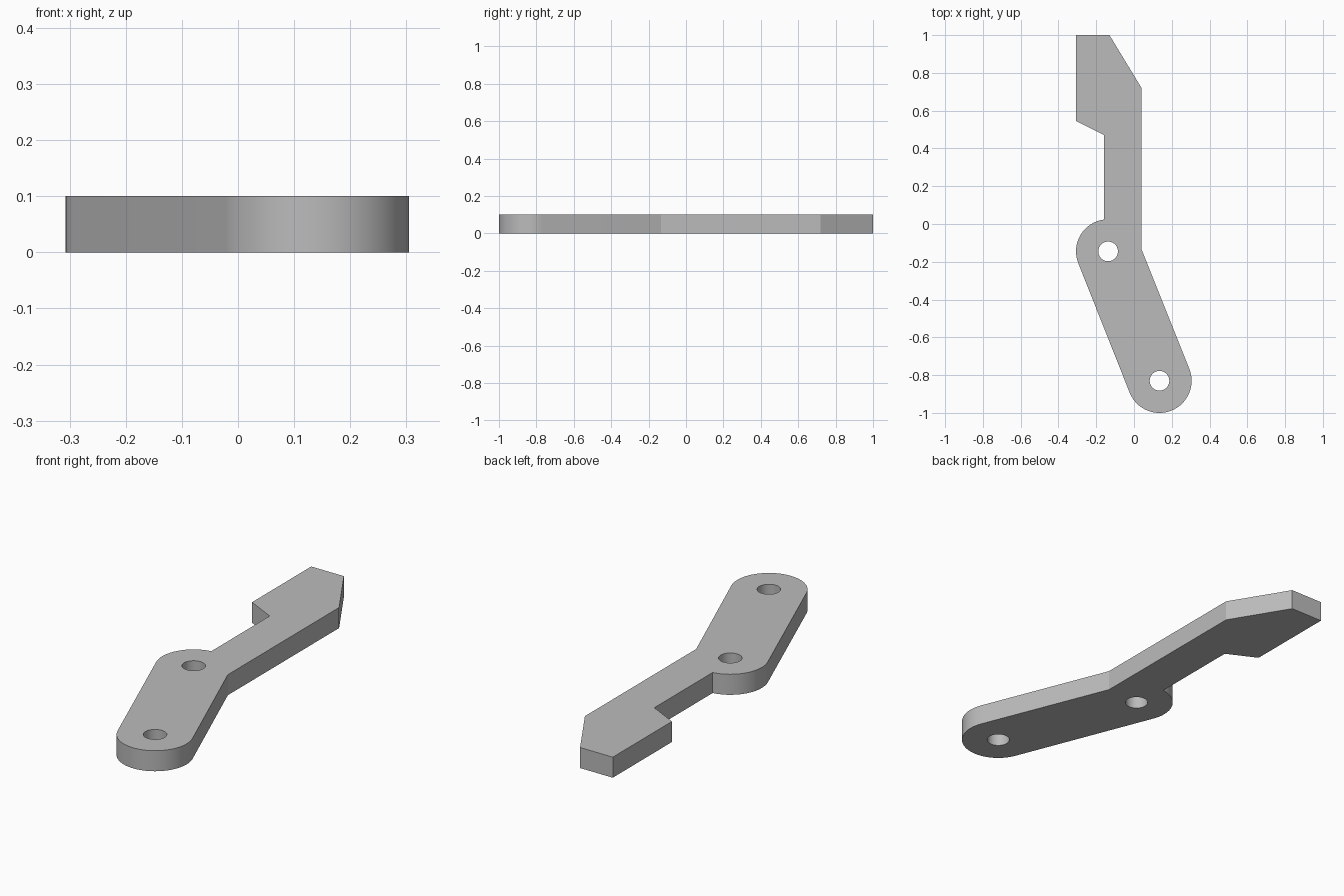
import bpy, bmesh
from math import cos, sin, atan2, pi, radians
from mathutils import Vector

cube = bpy.data.objects.get("Cube")
if cube:
    bpy.data.objects.remove(cube, do_unlink=True)

THICK = 0.10
PIVOT = Vector((-0.137, -0.145))
END = Vector((0.135, -0.83))
R_OUT, R_HOLE = 0.17, 0.052


def arc(centre, radius, start, stop, steps):
    """Points along an arc, both ends included."""
    angles = [start + (stop - start) * i / steps for i in range(steps + 1)]
    return [centre + radius * Vector((cos(a), sin(a))) for a in angles]


# Outline, anticlockwise: hooked tip, straight neck, then the rounded link
axis = PIVOT - END
right = atan2(axis.y, axis.x) - pi / 2
left = right + pi
tip = [Vector(p) for p in ((0.04, -0.135), (0.04, 0.72), (-0.13, 1.0),
                           (-0.306, 1.0), (-0.306, 0.545), (-0.16, 0.472))]
outline = tip + arc(PIVOT, R_OUT, radians(97.8), left, 24)
outline += arc(END, R_OUT, left, right + 2 * pi, 40)
holes = [arc(c, R_HOLE, 0, 2 * pi, 40)[:-1] for c in (PIVOT, END)]

# Flat plate with two bolt holes, extruded upward
bm = bmesh.new()
edges = []
for loop in [outline] + holes:
    verts = [bm.verts.new((p.x, p.y, 0)) for p in loop]
    edges += [bm.edges.new((v, verts[i - 1])) for i, v in enumerate(verts)]
bmesh.ops.triangle_fill(bm, use_beauty=True, use_dissolve=False, edges=edges)
ext = bmesh.ops.extrude_face_region(bm, geom=bm.faces[:], use_keep_orig=True)
top = [g for g in ext["geom"] if isinstance(g, bmesh.types.BMVert)]
bmesh.ops.translate(bm, verts=top, vec=(0, 0, THICK))
bmesh.ops.recalc_face_normals(bm, faces=bm.faces[:])
mesh = bpy.data.meshes.new("lever_arm")
bm.to_mesh(mesh)
bm.free()

# Plain grey finish
grey = bpy.data.materials.new("plain_grey")
grey.use_nodes = True
colour = (0.5, 0.5, 0.5, 1)
grey.diffuse_color = colour
grey.node_tree.nodes["Principled BSDF"].inputs["Base Color"].default_value = colour
mesh.materials.append(grey)

lever = bpy.data.objects.new("lever_arm", mesh)
bpy.context.collection.objects.link(lever)
bpy.context.view_layer.objects.active = lever
lever.select_set(True)
bpy.ops.object.shade_smooth_by_angle(angle=radians(20))
